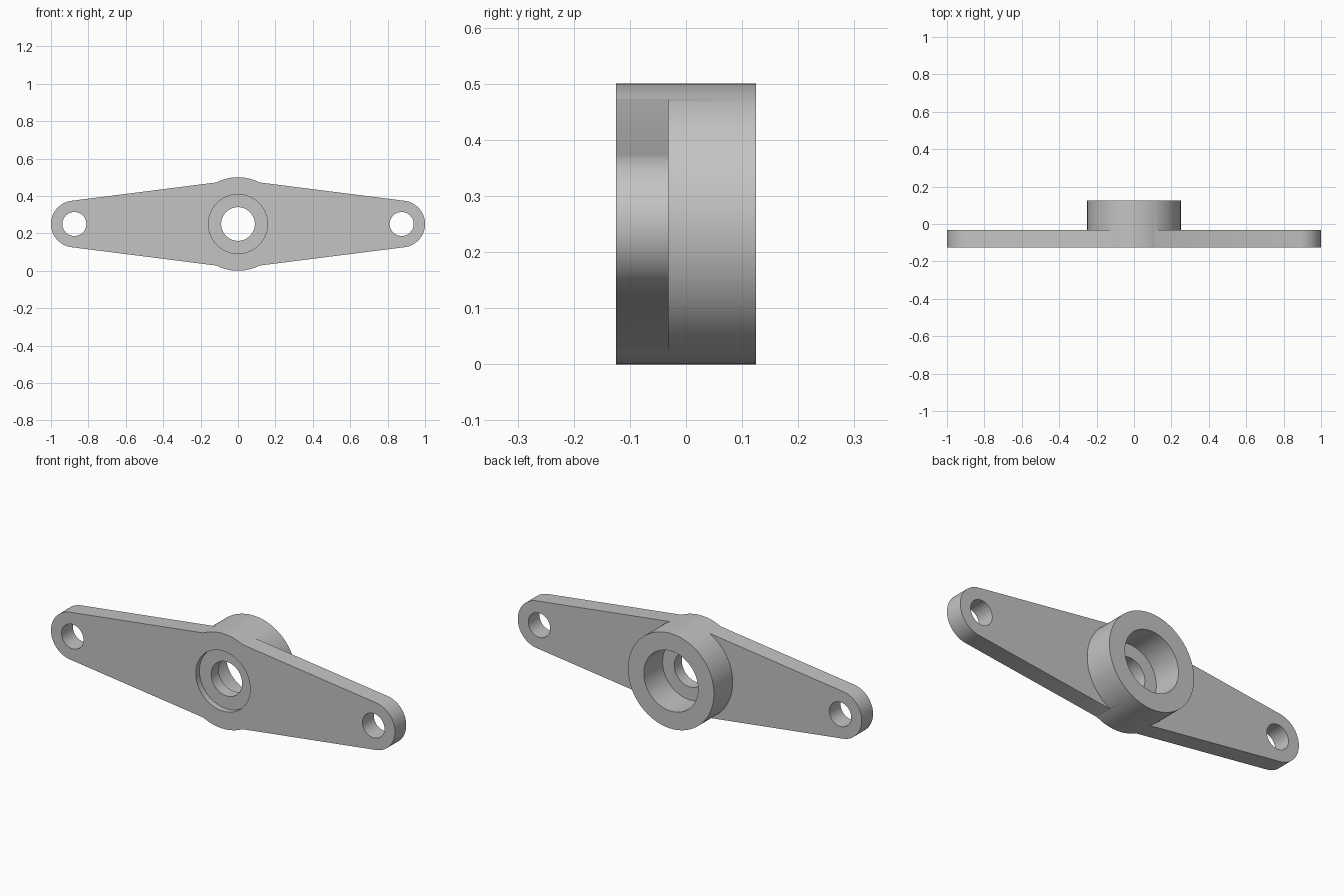
import bpy, bmesh
from math import acos, sin, cos, pi, radians

cube = bpy.data.objects.get("Cube")
if cube:
    bpy.data.objects.remove(cube)

MID = 0.25                        # height of the hub axis
FRONT, PLATE_BACK, BACK = -0.125, -0.031, 0.125
END_X, END_R = 0.875, 0.125       # rounded arm ends
ROOT_R = 0.235                    # circle the arm edges are tangent to

grey = bpy.data.materials.new("plain_grey")
grey.use_nodes = True
colour = (0.55, 0.55, 0.55, 1)
grey.diffuse_color = colour
grey.node_tree.nodes["Principled BSDF"].inputs["Base Color"].default_value = colour


def prism(name, outline, y0, y1):
    """Extrude an x-z outline from y0 to y1."""
    bm = bmesh.new()
    face = bm.faces.new([bm.verts.new((x, y0, z)) for x, z in outline])
    new = bmesh.ops.extrude_face_region(bm, geom=[face])["geom"]
    moved = [g for g in new if isinstance(g, bmesh.types.BMVert)]
    bmesh.ops.translate(bm, verts=moved, vec=(0, y1 - y0, 0))
    bmesh.ops.recalc_face_normals(bm, faces=bm.faces)
    mesh = bpy.data.meshes.new(name)
    bm.to_mesh(mesh)
    bm.free()
    mesh.materials.append(grey)
    obj = bpy.data.objects.new(name, mesh)
    bpy.context.collection.objects.link(obj)
    return obj


def arc(cx, r, start, end, steps):
    angles = [start + (end - start) * i / steps for i in range(steps + 1)]
    return [(cx + r * cos(a), MID + r * sin(a)) for a in angles]


def disc(name, cx, r, y0, y1, sides=96):
    return prism(name, arc(cx, r, 0, 2 * pi, sides)[:-1], y0, y1)


# Tapered two-armed plate
tangent = acos((ROOT_R - END_R) / END_X)
peak = ROOT_R / sin(tangent)
right_end = arc(END_X, END_R, -tangent, tangent, 40)
left_end = [(-x, z) for x, z in reversed(right_end)]
plate = prism("mounting_plate_with_hub",
              right_end + [(0, MID + peak)] + left_end + [(0, MID - peak)],
              FRONT, PLATE_BACK)

# Hub, recesses on both sides of a thin web, bore and arm holes
OVER = 0.05
tools = [
    ("UNION", disc("hub", 0, 0.25, FRONT, BACK)),
    ("DIFFERENCE", disc("front_recess", 0, 0.158, FRONT - OVER, -0.094)),
    ("DIFFERENCE", disc("back_recess", 0, 0.158, PLATE_BACK, BACK + OVER)),
    ("DIFFERENCE", disc("bore", 0, 0.09, FRONT - OVER, BACK + OVER, 64)),
]
for side in (-1, 1):
    tools.append(("DIFFERENCE", disc("arm_hole", side * END_X, 0.064,
                                     FRONT - OVER, BACK + OVER, 48)))

for operation, tool in tools:
    mod = plate.modifiers.new(tool.name, "BOOLEAN")
    mod.operation = operation
    mod.solver = "EXACT"
    mod.object = tool
    tool.hide_render = True

# Bake the cuts and drop the helpers
bpy.context.view_layer.update()
depsgraph = bpy.context.evaluated_depsgraph_get()
baked = bpy.data.meshes.new_from_object(plate.evaluated_get(depsgraph))
plate.modifiers.clear()
plate.data = baked
for _, tool in tools:
    bpy.data.objects.remove(tool)

# Smooth the round walls, keep the rims crisp
bpy.ops.object.select_all(action="DESELECT")
plate.select_set(True)
bpy.context.view_layer.objects.active = plate
bpy.ops.object.shade_smooth_by_angle(angle=radians(30))
